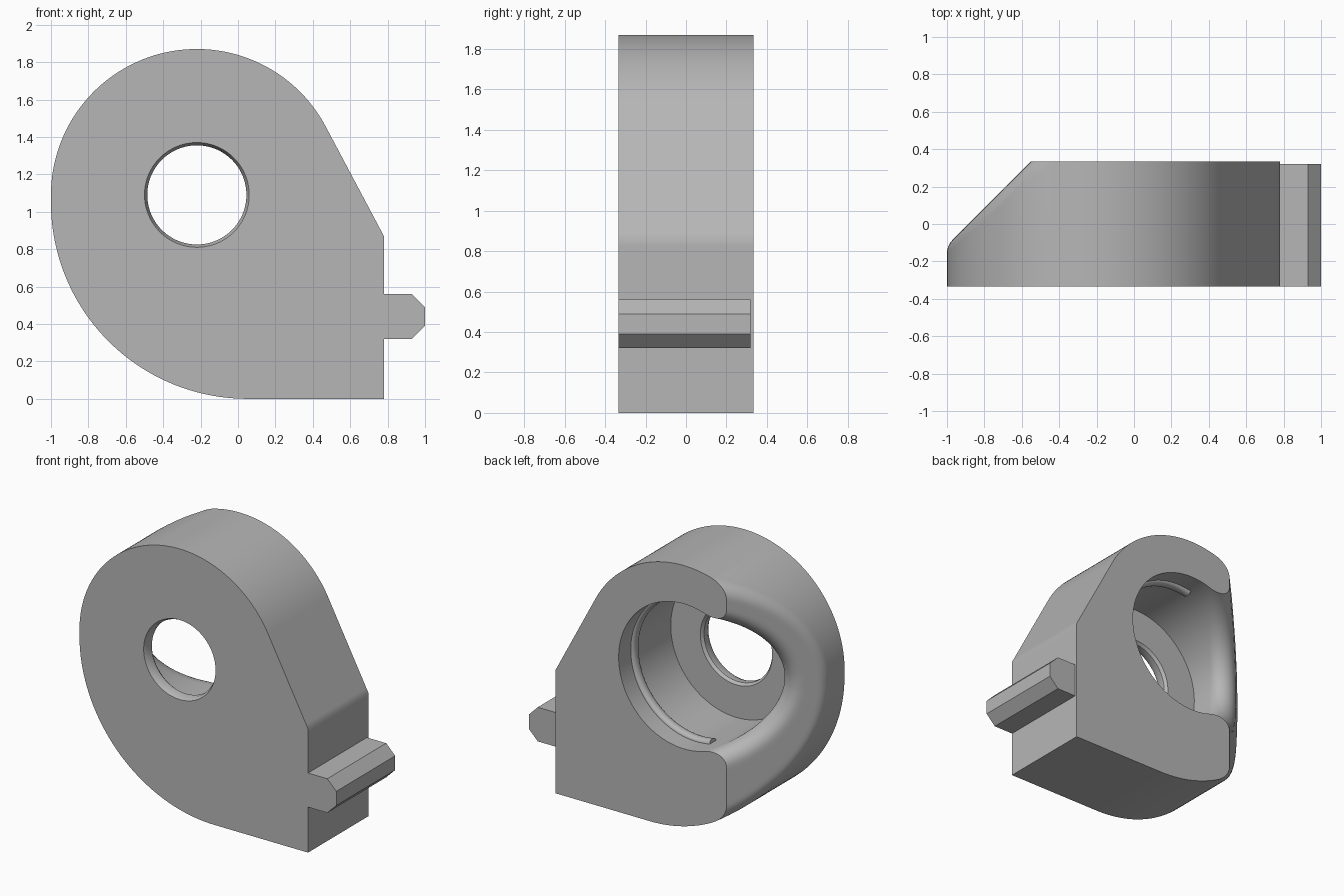
import bpy, bmesh, math
from mathutils import Vector

cube = bpy.data.objects.get("Cube")
if cube:
    bpy.data.objects.remove(cube)

grey = bpy.data.materials.new("plain grey")
grey.use_nodes = True
grey.diffuse_color = (0.47, 0.47, 0.47, 1)
grey.node_tree.nodes["Principled BSDF"].inputs["Base Color"].default_value = (0.47, 0.47, 0.47, 1)

FRONT, BACK = -0.335, 0.335
FLOOR = -0.245
HUB = Vector((-0.22, 1.09))       # centre of bore and upper arc (x, z)
HEEL = Vector((0.05, 1.05))       # centre of lower arc
R_TOP, R_HEEL, R_BORE = 0.78, 1.05, 0.51
FILLET = 0.1
SLOPE = 0.885                     # slanted cut: y = x + SLOPE


def polar(centre, radius, angle):
    return centre + radius * Vector((math.cos(angle), math.sin(angle)))


def finish(bm, name):
    bmesh.ops.recalc_face_normals(bm, faces=bm.faces)
    mesh = bpy.data.meshes.new(name)
    bm.to_mesh(mesh)
    bm.free()
    mesh.materials.append(grey)
    obj = bpy.data.objects.new(name, mesh)
    bpy.context.collection.objects.link(obj)
    bpy.ops.object.select_all(action='DESELECT')
    obj.select_set(True)
    bpy.context.view_layer.objects.active = obj
    bpy.ops.object.shade_smooth_by_angle(angle=math.radians(30))
    return obj


def loft(bm, sections, closed):
    """Skin equal closed sections; cap the ends when the path is open."""
    rows = [[bm.verts.new(p) for p in s] for s in sections]
    n = len(rows[0])
    for i in range(len(rows) if closed else len(rows) - 1):
        a, b = rows[i], rows[(i + 1) % len(rows)]
        for j in range(n):
            k = (j + 1) % n
            bm.faces.new((a[j], a[k], b[k], b[j]))
    if not closed:
        bm.faces.new(rows[0])
        bm.faces.new(rows[-1])


# Outline of the body, paired with the arc centre used for the edge rounding
outline = []
for i in range(110):
    outline.append((polar(HUB, R_TOP, math.radians(28 + 152 * i / 109)), HUB))
for i in range(80):
    outline.append((polar(HEEL, R_HEEL, math.radians(180 + 90 * i / 79)), HEEL))
corners = [outline[-1][0], Vector((0.78, 0)), Vector((0.78, 0.87)), outline[0][0]]
for k in range(3):
    steps = 20
    for i in range(1, steps + (k < 2)):
        outline.append((corners[k].lerp(corners[k + 1], i / steps), None))

# Paths of a ball rolling inside the outer wall and around the bore
rolling = []
for p, centre in outline:
    if p.x < 0:
        if centre:
            rolling.append(p + (centre - p).normalized() * FILLET)
        rolling.append(HUB + (p - HUB).normalized() * (R_BORE + FILLET))


def inside_inset(c):
    if (c - HUB).length < R_BORE + FILLET:
        return False
    if c.y > HUB.y:
        return (c - HUB).length <= R_TOP - FILLET
    return (c - HEEL).length <= R_HEEL - FILLET


def cut_height(p):
    """Height of the slanted cut with rounded inner and outer rims."""
    plane = p.x + SLOPE
    if p.x > -0.25 or inside_inset(p + Vector((FILLET / math.sqrt(2), 0))):
        return plane
    best = FRONT
    for c in rolling:
        d2 = (p.x - c.x) ** 2 + (p.y - c.y) ** 2
        if d2 <= FILLET ** 2 + 1e-6:
            y = c.x + SLOPE - FILLET * math.sqrt(2) + math.sqrt(max(0, FILLET ** 2 - d2))
            best = max(best, y)
    return best


# Body: one section per outline point, from outer wall over the rim into the bore
RIM = 24
bore_steps = [(R_BORE, FLOOR), (0.28, FLOOR), (0.265, FLOOR + -0.02),
              (0.265, FRONT + 0.03), (0.28, FRONT)]
sections = []
for p, _ in outline:
    ray = (p - HUB).normalized()
    inner = HUB + ray * R_BORE
    section = [(p.x, FRONT, p.y)]
    for j in range(RIM + 1):
        q = p.lerp(inner, 0.5 - 0.5 * math.cos(math.pi * j / RIM))
        section.append((q.x, cut_height(q), q.y))
    for r, y in bore_steps:
        q = HUB + ray * r
        section.append((q.x, y, q.y))
    sections.append(section)

bm = bmesh.new()
loft(bm, sections, True)
# Flat back face
cut = bmesh.ops.bisect_plane(bm, geom=bm.verts[:] + bm.edges[:] + bm.faces[:],
                             plane_co=(0, BACK, 0), plane_no=(0, 1, 0), clear_outer=True)
rim = [e for e in cut["geom_cut"] if isinstance(e, bmesh.types.BMEdge)]
bmesh.ops.edgenet_fill(bm, edges=rim)
finish(bm, "body")

# Side rail with chamfered tip
rail = [(0.77, 0.32), (0.93, 0.32), (1.0, 0.39), (1.0, 0.49), (0.93, 0.56), (0.77, 0.56)]
bm = bmesh.new()
loft(bm, [[(x, y, z) for x, z in rail] for y in (FRONT, 0.32)], False)
finish(bm, "side_rail")

# Retaining ridge inside the bore
ridge = [(R_BORE + 0.01, 0.13)]
for i in range(9):
    a = math.pi * i / 8
    ridge.append((R_BORE - 0.025 * math.sin(a), 0.165 - 0.035 * math.cos(a)))
ridge.append((R_BORE + 0.01, 0.2))
sections = []
for i in range(81):
    a = math.radians(-102 + 204 * i / 80)
    pts = [(polar(HUB, r, a), y) for r, y in ridge]
    sections.append([(q.x, y, q.y) for q, y in pts])
bm = bmesh.new()
loft(bm, sections, False)
finish(bm, "retaining_ridge")
